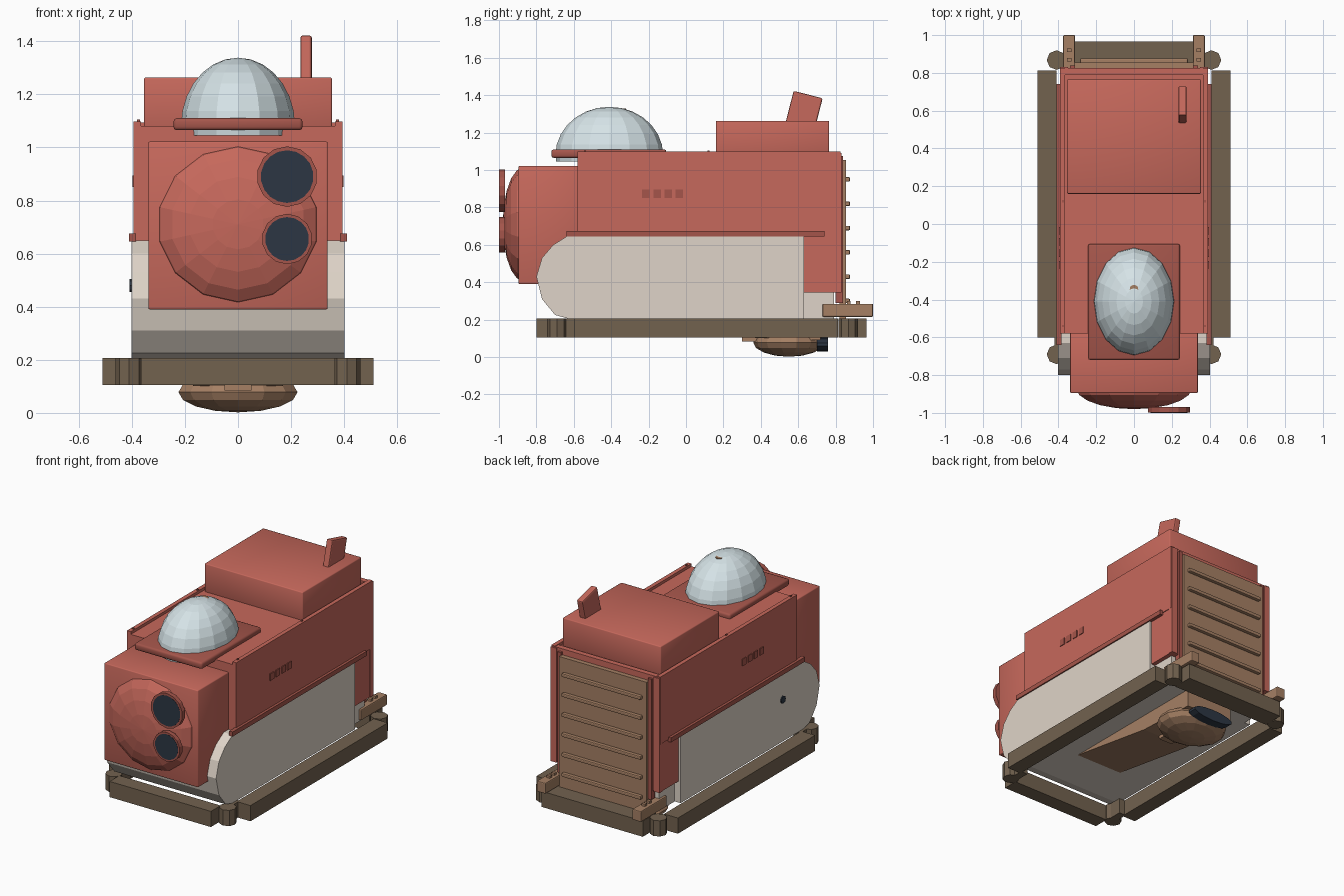
import bpy, bmesh, math
from mathutils import Matrix, Vector

cube = bpy.data.objects.get("Cube")
if cube:
    bpy.data.objects.remove(cube, do_unlink=True)


def material(name, r, g, b):
    m = bpy.data.materials.new(name)
    col = [(c / 255) ** 2.2 for c in (r, g, b)] + [1]
    m.use_nodes = True
    m.diffuse_color = col
    m.node_tree.nodes["Principled BSDF"].inputs["Base Color"].default_value = col
    return m


RED = material("warm red", 197, 104, 92)
DARK_RED = material("dark red", 163, 86, 76)
CREAM = material("cream", 222, 211, 199)
BROWN = material("dark brown", 114, 98, 80)
TAN = material("tan", 164, 127, 100)
GLASS = material("pale glass", 212, 226, 230)
BLACK = material("blue black", 48, 57, 69)


def finish(name, bm, mat, bevel=0, smooth=False):
    bmesh.ops.recalc_face_normals(bm, faces=bm.faces)
    for f in bm.faces:
        f.smooth = smooth
    me = bpy.data.meshes.new(name)
    bm.to_mesh(me)
    bm.free()
    me.materials.append(mat)
    ob = bpy.data.objects.new(name, me)
    bpy.context.collection.objects.link(ob)
    if bevel:
        mod = ob.modifiers.new("Bevel", 'BEVEL')
        mod.width = bevel
        mod.segments = 2
    return ob


def box(name, x, y, z, mat, bevel=0, tilt=0, smooth=False):
    """Box given by its (min, max) on each axis, tilted about x at its centre."""
    bm = bmesh.new()
    size = [b - a for a, b in (x, y, z)]
    mid = [(a + b) / 2 for a, b in (x, y, z)]
    m = Matrix.Translation(mid) @ Matrix.Rotation(tilt, 4, 'X') @ Matrix.Diagonal((*size, 1))
    bmesh.ops.create_cube(bm, size=1, matrix=m)
    return finish(name, bm, mat, bevel, smooth)


def pair(name, x, y, z, mat, bevel=0):
    box("left_" + name, x, y, z, mat, bevel)
    box("right_" + name, (-x[1], -x[0]), y, z, mat, bevel)


def extrude(name, pts, half, mat):
    """Side profile (y, z) extruded across x."""
    bm = bmesh.new()
    f = bm.faces.new([bm.verts.new((-half, y, z)) for y, z in pts])
    r = bmesh.ops.extrude_face_region(bm, geom=[f])
    vs = [v for v in r["geom"] if isinstance(v, bmesh.types.BMVert)]
    bmesh.ops.translate(bm, verts=vs, vec=(half * 2, 0, 0))
    return finish(name, bm, mat)


def turn_to(axis):
    return Vector((0, 0, 1)).rotation_difference(Vector(axis)).to_matrix().to_4x4()


def disc(name, pos, r, depth, axis, mat, sides=16, scale=(1, 1, 1)):
    bm = bmesh.new()
    m = Matrix.Translation(pos) @ Matrix.Diagonal((*scale, 1)) @ turn_to(axis)
    bmesh.ops.create_cone(bm, cap_ends=True, segments=sides, radius1=r, radius2=r,
                          depth=depth, matrix=m)
    return finish(name, bm, mat)


def ellipsoid(name, pos, radii, mat, sides, rings, axis=(0, 0, 1), cut=None):
    bm = bmesh.new()
    m = Matrix.Translation(pos) @ Matrix.Diagonal((*radii, 1)) @ turn_to(axis)
    bmesh.ops.create_uvsphere(bm, u_segments=sides, v_segments=rings, radius=1, matrix=m)
    if cut:
        g = bm.verts[:] + bm.edges[:] + bm.faces[:]
        r = bmesh.ops.bisect_plane(bm, geom=g, plane_co=cut[0], plane_no=cut[1],
                                   clear_inner=True)
        edges = [e for e in r["geom_cut"] if isinstance(e, bmesh.types.BMEdge)]
        bmesh.ops.holes_fill(bm, edges=edges)
    return finish(name, bm, mat)


# Main body, with a taller section at the rear
extrude("upper_body", [(-.58, .64), (.63, .64), (.63, .345), (.825, .345),
                       (.825, 1.08), (-.58, 1.08)], .388, RED)
pair("roof_wall", (.366, .393), (-.58, .825), (.66, 1.098), RED)
box("rear_roof_edge", (-.366, .366), (.79, .825), (1.06, 1.094), RED)
pair("side_trim", (.385, .41), (-.64, .74), (.645, .675), DARK_RED)
extrude("lower_body", [(-.63, .65), (-.71, .60), (-.77, .53), (-.80, .43), (-.77, .31),
                       (-.70, .225), (-.63, .206), (.63, .206), (.63, .65)], .402, CREAM)
box("rear_foot", (-.36, .36), (.62, .79), (.206, .35), CREAM)
for i in range(4):
    y = -.215 + i * .06
    pair("vent_%d" % i, (.385, .398), (y - .02, y + .02), (.85, .895), DARK_RED)
disc("filler_port", (-.403, -.42, .48), .024, .012, (1, 0, 0), BLACK, 8)
for y in (-.54, .12):
    pair("rail_bolt", (.37, .38), (y - .006, y + .006), (1.09, 1.105), DARK_RED)

# Head with domed face and two stacked lamps
box("head", (-.338, .338), (-.895, -.56), (.39, 1.022), RED, .006, smooth=True)
ellipsoid("face_dome", (0, -.87, .71), (.314, .11, .304), RED, 14, 10, (0, 1, 0),
          ((0, -.87, 0), (0, -1, 0)))
for name, z, r in (("upper", .89, .114), ("lower", .655, .095)):
    disc(name + "_lamp_rim", (.185, -.984, z), r, .03, (0, 1, 0), DARK_RED, 14)
    disc(name + "_lamp_glass", (.185, -.995, z), r * .87, .01, (0, 1, 0), BLACK, 18)

# Glass canopy
box("canopy_plate", (-.243, .243), (-.72, -.105), (1.065, 1.11), DARK_RED, .012, smooth=True)
ellipsoid("canopy", (0, -.41, 1.08), (.215, .288, .258), GLASS, 16, 14,
          cut=((0, 0, 1.045), (0, 0, 1)))
disc("canopy_cap", (0, -.345, 1.315), .024, .03, (0, 0, 1), TAN, 7)

# Roof box and leaning exhaust
box("roof_box", (-.354, .354), (.16, .765), (1.06, 1.263), RED, .006, smooth=True)
box("exhaust_fin", (.235, .278), (.545, .705), (1.18, 1.407), RED, .008, -.25)

# Rear shutter with ribs and posts
box("shutter", (-.315, .315), (.82, .855), (.206, 1.055), TAN)
for i in range(6):
    z = .30 + i * .13
    box("shutter_rib_%d" % i, (-.285, .285), (.85, .877), (z - .012, z + .012), TAN, .006)
pair("rear_post", (.35, .392), (.80, .832), (.345, 1.09), RED)
pair("shutter_guide", (.313, .338), (.80, .84), (.29, 1.075), DARK_RED)

# Bumper frame
low, high = .105, .207
pair("side_bumper", (.41, .51), (-.60, .812), (low, high), BROWN)
pair("bumper_joint", (.37, .42), (-.69, -.58), (low, high), BROWN)
box("front_bumper", (-.365, .365), (-.80, -.70), (low, high), BROWN)
box("rear_bumper", (-.365, .365), (.83, .966), (low, high), BROWN)
for x in (-.41, .41):
    for y in (-.69, .868):
        disc("bumper_post", (x, y, (low + high) / 2), .052, high - low, (0, 0, 1), BROWN, 8)

# Rear brackets with bolts
pair("rear_bracket", (.312, .375), (.73, 1.0), (.215, .285), TAN, .006)
for y in (.77, .87, .92):
    pair("bracket_bolt", (.33, .355), (y - .01, y + .01), (.28, .3), TAN)

# Underside ramp, pod and rear-facing lens
extrude("belly_ramp", [(-.38, .213), (.30, .106), (.72, .09), (.72, .213)], .17, TAN)
box("pod_neck", (-.05, .05), (.30, .45), (.084, .12), TAN)
ellipsoid("belly_pod", (0, .55, .078), (.23, .19, .076), TAN, 14, 8)
disc("pod_collar", (0, .55, .09), .19, .03, (0, 0, 1), TAN, 14, (1.1, .92, 1))
disc("pod_lens", (0, .73, .067), .15, .06, (0, 1, 0), BLACK, 14, (1, 1, .25))
